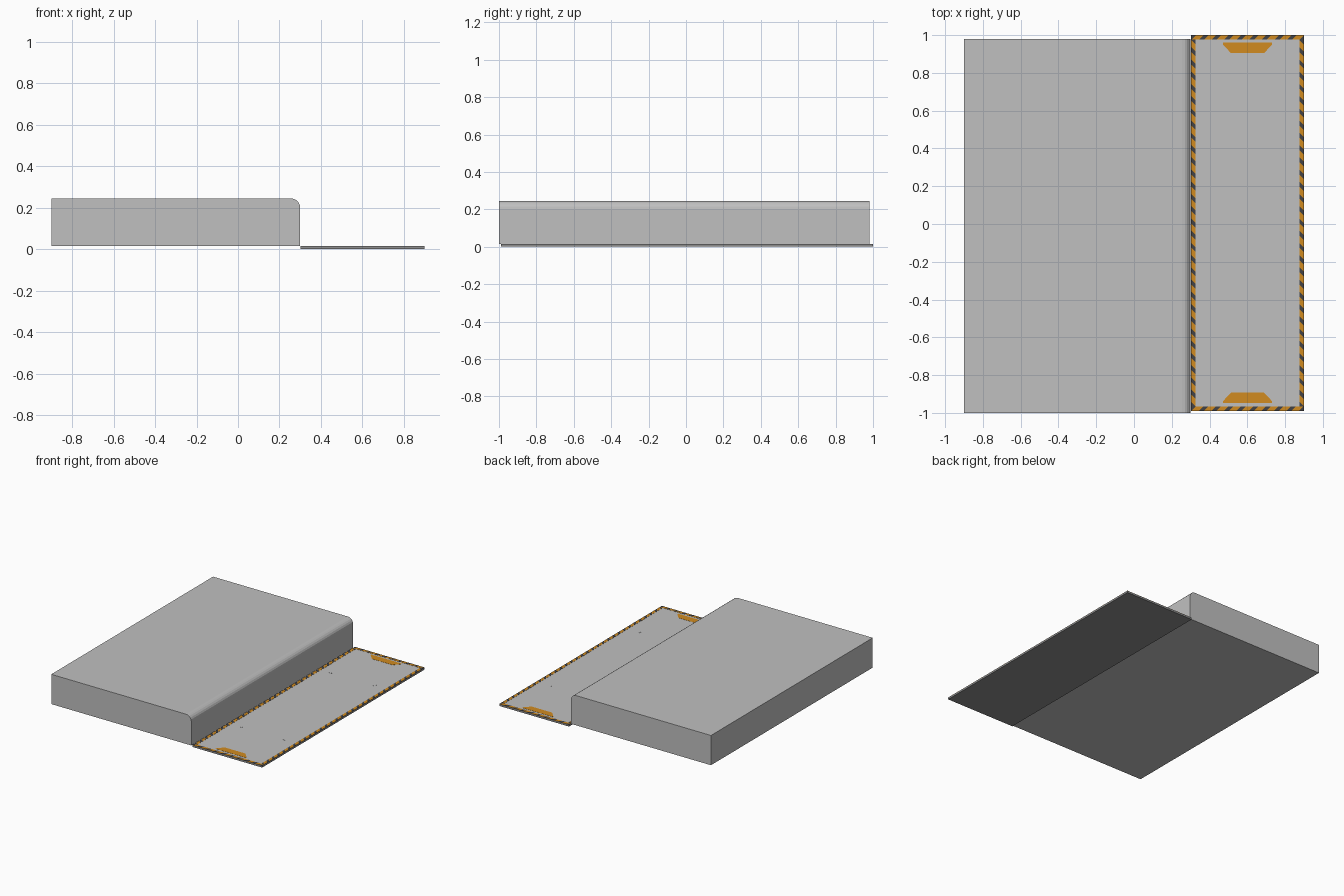
import bpy, bmesh, math

if "Cube" in bpy.data.objects:
    bpy.data.objects.remove(bpy.data.objects["Cube"])


def mat(name, col):
    m = bpy.data.materials.new(name)
    m.diffuse_color = (*col, 1)
    m.use_nodes = True
    m.node_tree.nodes["Principled BSDF"].inputs["Base Color"].default_value = m.diffuse_color
    return m


GREY = mat("light grey", (0.53, 0.53, 0.53))
MID = mat("underside grey", (0.27, 0.27, 0.27))
DARK = mat("stripe charcoal", (0.055, 0.055, 0.06))
ORANGE = mat("hazard orange", (0.64, 0.26, 0.014))


def finish(name, bm, mats):
    bmesh.ops.recalc_face_normals(bm, faces=bm.faces[:])
    me = bpy.data.meshes.new(name)
    bm.to_mesh(me)
    bm.free()
    for m in mats:
        me.materials.append(m)
    ob = bpy.data.objects.new(name, me)
    bpy.context.collection.objects.link(ob)
    return ob


def prism(bm, pts, z0, z1, index=0):
    """Closed prism over a flat outline."""
    lo = [bm.verts.new((x, y, z0)) for x, y in pts]
    hi = [bm.verts.new((x, y, z1)) for x, y in pts]
    n = len(pts)
    faces = [bm.faces.new(lo[::-1]), bm.faces.new(hi)]
    for i in range(n):
        j = (i + 1) % n
        faces.append(bm.faces.new((lo[i], lo[j], hi[j], hi[i])))
    for f in faces:
        f.material_index = index
    return faces


X0, X1, Y0, Y1 = 0.302, 0.9, -0.99, 1.0
TOP = 0.0145

# Raised platform: side profile with one rounded top edge, extruded along y
R, SEG = 0.045, 5
profile = [(-0.9, TOP), (0.3, TOP)]
for i in range(SEG + 1):
    a = math.pi / 2 * i / SEG
    profile.append((0.3 - R + R * math.cos(a), 0.245 - R + R * math.sin(a)))
profile.append((-0.9, 0.245))
bm = bmesh.new()
front = [bm.verts.new((x, -1.0, z)) for x, z in profile]
back = [bm.verts.new((x, 0.98, z)) for x, z in profile]
bm.faces.new(front)
bm.faces.new(back[::-1])
for i in range(len(profile)):
    j = (i + 1) % len(profile)
    bm.faces.new((front[i], back[i], back[j], front[j]))
finish("raised_platform", bm, [GREY])

# Floor plate: light top, darker edges and underside
bm = bmesh.new()
faces = prism(bm, [(X0, Y0), (X1, Y0), (X1, Y1), (X0, Y1)], 0, TOP, 1)
faces[1].material_index = 0
finish("floor_plate", bm, [GREY, MID])

# Hazard border: slanted orange and charcoal segments on four strips
W = 0.024


def strip(bm, origin, along, inward, length, count):
    step = length / count

    def point(t, d):
        t = min(max(t, 0), length)
        return (origin[0] + along[0] * t + inward[0] * d,
                origin[1] + along[1] * t + inward[1] * d)

    for k in range(-1, count + 1):
        for a, b, idx in ((0, 0.6, 0), (0.6, 1, 1)):
            t0, t1 = (k + a) * step, (k + b) * step
            raw = [point(t0, 0), point(t1, 0), point(t1 + W, W), point(t0 + W, W)]
            pts = []
            for p in raw:
                if not any(math.dist(p, q) < 1e-5 for q in pts):
                    pts.append(p)
            if len(pts) > 2:
                if len({round(p[0], 5) for p in pts}) > 1 and len({round(p[1], 5) for p in pts}) > 1:
                    prism(bm, pts, TOP, TOP + 0.001, idx)


bm = bmesh.new()
LX, LY = X1 - X0, Y1 - Y0
strip(bm, (X0, Y0), (1, 0), (0, 1), LX, 9)
strip(bm, (X1, Y1), (-1, 0), (0, -1), LX, 9)
strip(bm, (X1, Y0 + W), (0, 1), (-1, 0), LY - 2 * W, 30)
strip(bm, (X0, Y1 - W), (0, -1), (1, 0), LY - 2 * W, 30)
finish("hazard_border", bm, [ORANGE, DARK])

# Orange trapezoid markers at both ends, wide side outwards
for name, y, s in (("back_marker", 0.96, -1), ("front_marker", -0.948, 1)):
    bm = bmesh.new()
    half = [(0.13, 0), (0.13, 0.01), (0.088, 0.055)]
    pts = [(0.601 + x, y + s * d) for x, d in half]
    pts += [(0.601 - x, y + s * d) for x, d in half[::-1]]
    prism(bm, pts, TOP, TOP + 0.001)
    finish(name, bm, [ORANGE])

# Small flush fixing tabs on the floor
bm = bmesh.new()
for x in (0.41, 0.78):
    for y in (0.555, -0.543):
        h = 0.01
        prism(bm, [(x - h, y - h), (x + h, y - h), (x + h, y + h), (x - h, y + h)],
              TOP, TOP + 0.0008)
finish("fixing_tabs", bm, [GREY])
